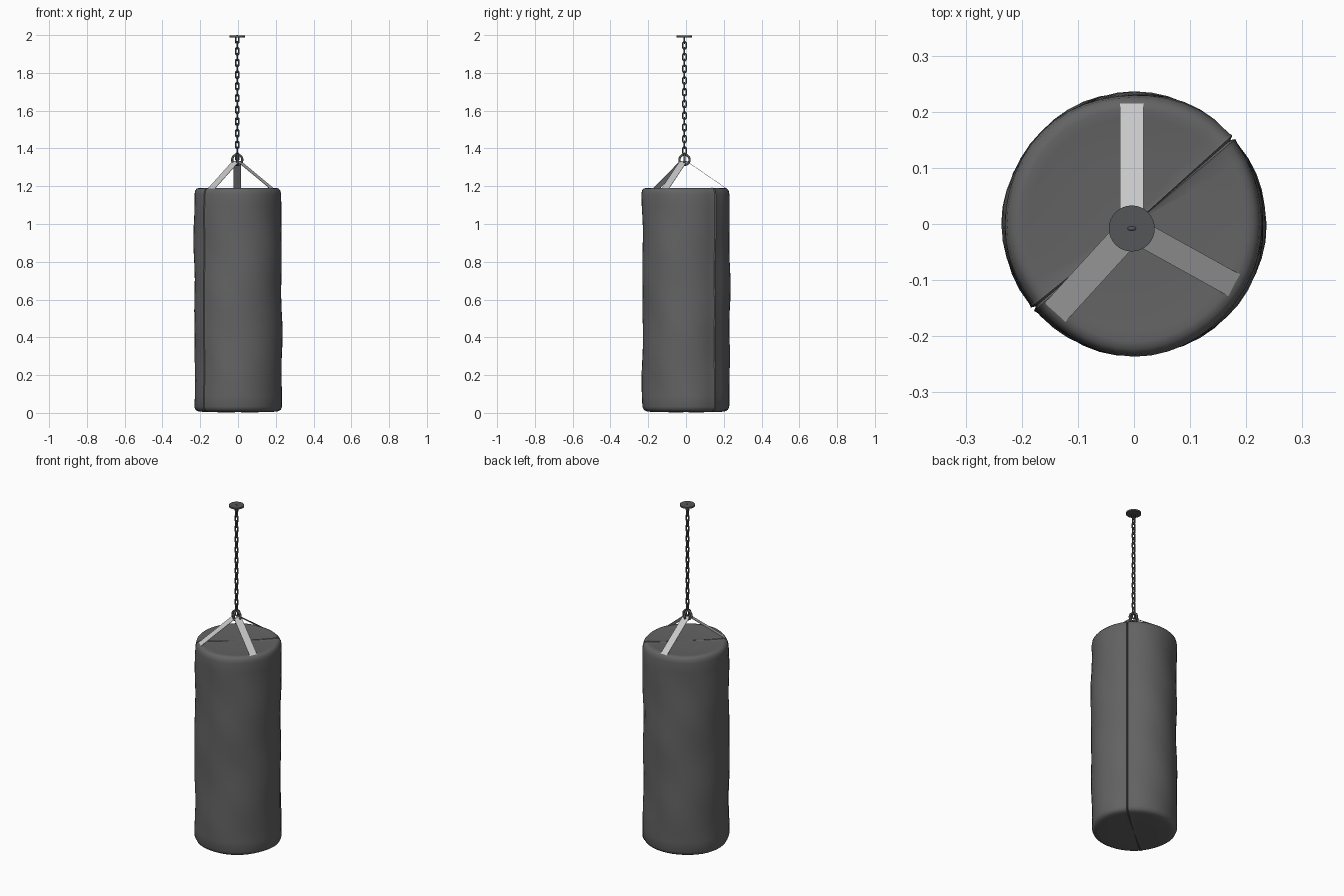
import bpy, bmesh, math
from mathutils import Vector, Matrix

if "Cube" in bpy.data.objects:
    bpy.data.objects.remove(bpy.data.objects["Cube"])

CX, CY = -0.004, -0.008          # hanging axis
RING_Z = 1.34


def material(name, v):
    m = bpy.data.materials.new(name)
    m.diffuse_color = (*v, 1)
    m.use_nodes = True
    m.node_tree.nodes["Principled BSDF"].inputs["Base Color"].default_value = m.diffuse_color
    return m


leather = material("dark_grey_leather", (0.125, 0.125, 0.125))
steel = material("dark_steel", (0.09, 0.092, 0.098))
webbing = material("light_grey_webbing", (0.58, 0.58, 0.58))


def finish(name, bm, mat, angle=40):
    bmesh.ops.recalc_face_normals(bm, faces=bm.faces)
    me = bpy.data.meshes.new(name)
    bm.to_mesh(me)
    bm.free()
    me.materials.append(mat)
    ob = bpy.data.objects.new(name, me)
    bpy.context.collection.objects.link(ob)
    bpy.ops.object.select_all(action='DESELECT')
    ob.select_set(True)
    bpy.context.view_layer.objects.active = ob
    bpy.ops.object.shade_smooth_by_angle(angle=math.radians(angle))
    return ob


def loop_tube(bm, major, minor, stretch, matrix, n=16, k=8):
    """Round or stretched ring standing in the x-z plane."""
    rows = []
    for i in range(n):
        a = 2 * math.pi * (i + 0.5) / n
        row = []
        for j in range(k):
            b = 2 * math.pi * j / k
            r = major + minor * math.cos(b)
            z = r * math.sin(a) + math.copysign(stretch, math.sin(a))
            row.append(bm.verts.new(matrix @ Vector((r * math.cos(a), minor * math.sin(b), z))))
        rows.append(row)
    for i in range(n):
        p, q = rows[i], rows[(i + 1) % n]
        for j in range(k):
            bm.faces.new((p[j], p[(j + 1) % k], q[(j + 1) % k], q[j]))


# Bag: lathed body with soft dents and a seam running round one vertical plane
SEAMS = (math.radians(41), math.radians(220))
angles = {2 * math.pi * i / 48: 0.0 for i in range(48)}
for s in SEAMS:
    angles = {a: d for a, d in angles.items() if abs(a - s) > 0.07 or d}
    for off, depth in ((-0.045, 0.0), (-0.018, 0.002), (0, -0.006), (0.018, 0.002), (0.045, 0.0)):
        angles[s + off] = depth
angles = sorted(angles.items())

profile = [(0.04, 0.004), (0.12, 0.004), (0.19, 0.006), (0.212, 0.009), (0.224, 0.016), (0.231, 0.032)]
profile += [(0.231, 0.032 + 1.126 * i / 20) for i in range(1, 20)]
profile += [(0.231, 1.158), (0.227, 1.178), (0.218, 1.188), (0.205, 1.191), (0.19, 1.189), (0.12, 1.186), (0.04, 1.186)]


def dent(a, z):
    return (0.0022 * math.sin(3 * a + 5 * z) + 0.002 * math.sin(2 * a - 13 * z + 1)
            + 0.0015 * math.sin(5 * a + 19 * z))


bm = bmesh.new()
rows = []
for r, z in profile:
    row = []
    for a, d in angles:
        body = 0.035 > 0 and r > 0.2
        rr = r + (dent(a, z) + d if body else 0)
        up = 1 if z > 0.6 else -1
        zz = z + (0 if 0.05 < z < 1.14 else up * d * 0.6)
        row.append(bm.verts.new((rr * math.cos(a), rr * math.sin(a), max(zz, 0))))
    rows.append(row)
n = len(angles)
for p, q in zip(rows, rows[1:]):
    for j in range(n):
        bm.faces.new((p[j], p[(j + 1) % n], q[(j + 1) % n], q[j]))
for row, z in ((rows[0], 0.004), (rows[-1], 1.186)):
    c = bm.verts.new((0, 0, z))
    for j in range(n):
        bm.faces.new((c, row[j], row[(j + 1) % n]))
finish("bag_body", bm, leather, 50)

# Three flat straps from the rings to the rim of the bag
for name, ex, ey, w in (("back_strap", CX, 0.215, 0.042),
                        ("right_strap", 0.18, -0.11, 0.044),
                        ("left_strap", -0.141, -0.158, 0.05)):
    top, end = Vector((CX, CY, RING_Z)), Vector((ex, ey, 1.187))
    along = (end - top).normalized()
    side = along.cross(Vector((0, 0, 1))).normalized()
    normal = side.cross(along).normalized()
    start = top + along * 0.012
    bm = bmesh.new()
    bmesh.ops.create_cube(bm, size=1)
    length = (end - start).length
    frame = Matrix((along, side, normal)).transposed().to_4x4()
    bmesh.ops.transform(bm, verts=bm.verts, matrix=Matrix.Translation((start + end) / 2)
                        @ frame @ Matrix.Diagonal((length, w, 0.002, 1)))
    finish(name, bm, webbing, 30)

# Two crossed rings that gather the straps
bm = bmesh.new()
for turn in (0, math.pi / 2):
    loop_tube(bm, 0.027, 0.006, 0, Matrix.Translation((CX, CY, RING_Z))
              @ Matrix.Rotation(turn, 4, 'Z'), 24, 10)
finish("strap_rings", bm, steel, 60)

# Chain of alternating links up to the ceiling
bm = bmesh.new()
for i in range(21):
    loop_tube(bm, 0.0085, 0.004, 0.0108, Matrix.Translation((CX, CY, 1.9767 - 0.031 * i))
              @ Matrix.Rotation(math.pi / 2 * (i % 2), 4, 'Z'))
finish("chain", bm, steel, 60)

# Ceiling plate
bm = bmesh.new()
bmesh.ops.create_cone(bm, cap_ends=True, segments=32, radius1=0.041, radius2=0.041, depth=0.009,
                      matrix=Matrix.Translation((CX, CY, 1.9925)))
finish("ceiling_plate", bm, steel, 40)
